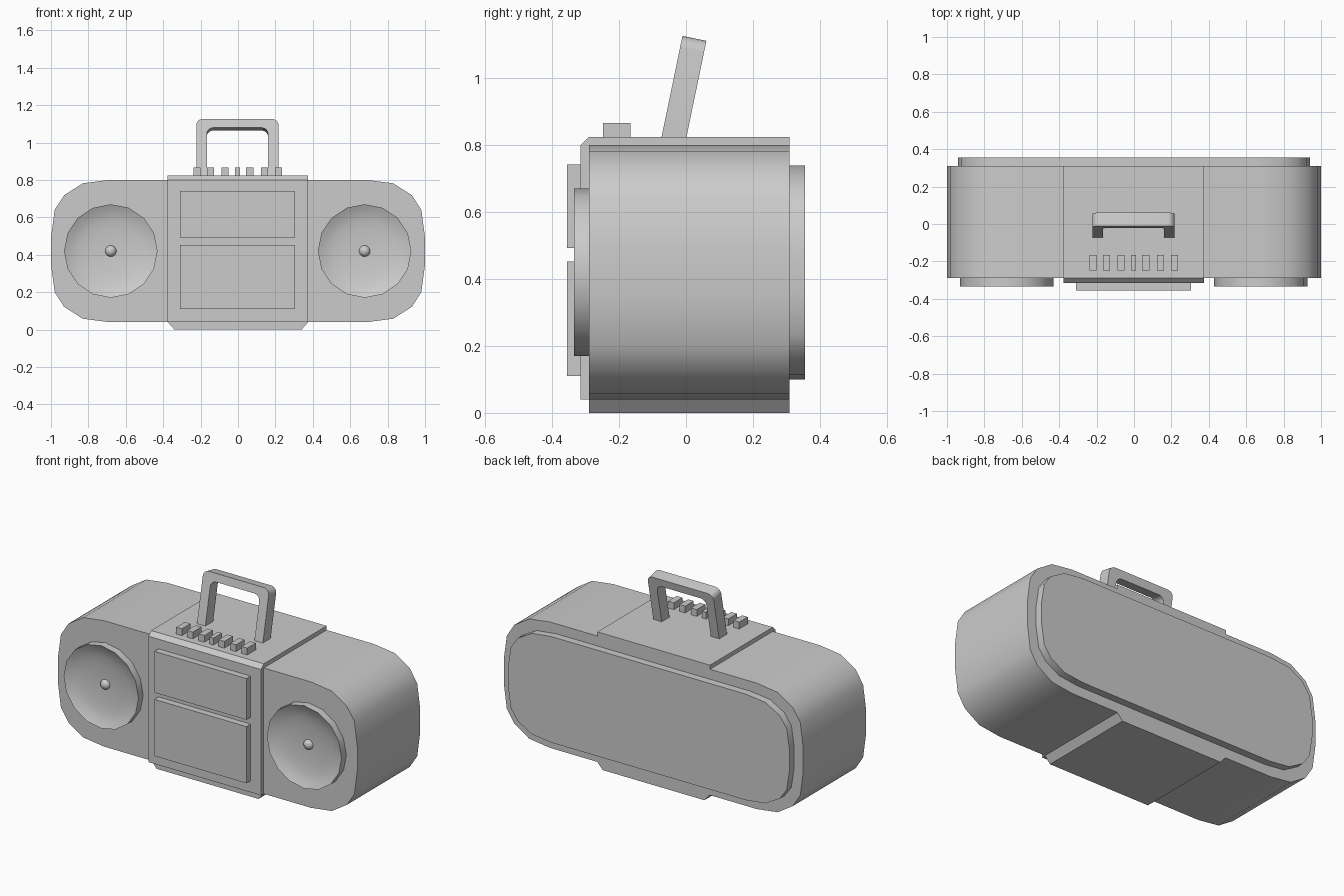
import bpy, bmesh, math
from mathutils import Matrix, Vector

if "Cube" in bpy.data.objects:
    bpy.data.objects.remove(bpy.data.objects["Cube"])


def finish(name, bm, smooth=None):
    bmesh.ops.recalc_face_normals(bm, faces=bm.faces)
    me = bpy.data.meshes.new(name)
    bm.to_mesh(me)
    bm.free()
    ob = bpy.data.objects.new(name, me)
    bpy.context.collection.objects.link(ob)
    if smooth:
        bpy.ops.object.select_all(action='DESELECT')
        ob.select_set(True)
        bpy.context.view_layer.objects.active = ob
        bpy.ops.object.shade_smooth_by_angle(angle=math.radians(smooth))
    return ob


def prism(name, points, offset, smooth=None):
    """Extrude a closed 3D outline along an offset."""
    bm = bmesh.new()
    face = bm.faces.new([bm.verts.new(p) for p in points])
    ext = bmesh.ops.extrude_face_region(bm, geom=[face])['geom']
    bmesh.ops.translate(bm, vec=Vector(offset),
                        verts=[v for v in ext if isinstance(v, bmesh.types.BMVert)])
    return finish(name, bm, smooth)


def box(name, x0, x1, y0, y1, z0, z1):
    return prism(name, [(x0, y0, z0), (x1, y0, z0), (x1, y0, z1), (x0, y0, z1)],
                 (0, y1 - y0, 0))


# Body: one quarter of the rounded outline, mirrored around z = 0.42
CZ = 0.42
quarter = [(1.0, 0.072), (0.98, 0.22), (0.93, 0.298), (0.83, 0.362), (0.69, 0.38)]
half = quarter + [(-x, z) for x, z in reversed(quarter)]
outline = half + [(-x, -z) for x, z in half]
prism("body", [(x, -0.29, CZ + z) for x, z in outline], (0, 0.6, 0), 40)

# Back panel: the same outline scaled down
prism("back_panel", [(x * 0.94, 0.31, CZ + z * 0.842) for x, z in outline],
      (0, 0.045, 0), 40)

# Centre block with chamfered top front edge, and the foot below it
prism("centre_block", [(-0.377, y, z) for y, z in
      [(-0.315, 0.04), (-0.315, 0.80), (-0.29, 0.825), (0.31, 0.825), (0.31, 0.04)]],
      (0.752, 0, 0))
prism("foot", [(x, -0.29, z) for x, z in
      [(-0.375, 0.04), (-0.34, 0), (0.34, 0), (0.375, 0.04)]], (0, 0.6, 0))

# Front panels
box("tuner_panel", -0.31, 0.305, -0.355, -0.31, 0.493, 0.742)
box("cassette_door", -0.31, 0.305, -0.355, -0.31, 0.11, 0.452)

# Speakers: lathed rim, shallow dish and centre dome (radius, y)
profile = [(0.25, -0.285), (0.25, -0.335), (0.215, -0.317), (0.17, -0.305),
           (0.11, -0.297), (0.03, -0.294), (0.026, -0.305), (0.016, -0.314), (0, -0.318)]
for side, cx in (("left", -0.68), ("right", 0.677)):
    bm = bmesh.new()
    vs = [bm.verts.new((r, y, 0)) for r, y in profile]
    edges = [bm.edges.new(pair) for pair in zip(vs, vs[1:])]
    bmesh.ops.spin(bm, geom=vs + edges, cent=(0, 0, 0), axis=(0, 1, 0),
                   angle=2 * math.pi, steps=16)
    bmesh.ops.remove_doubles(bm, verts=bm.verts, dist=0.0005)
    bmesh.ops.holes_fill(bm, edges=bm.edges, sides=16)
    bmesh.ops.translate(bm, vec=(cx, 0, CZ), verts=bm.verts)
    finish("speaker_" + side, bm, 40)

# Row of buttons
for i, x in enumerate((-0.22, -0.147, -0.07, -0.003, 0.063, 0.141, 0.216)):
    w = 0.013 if i == 3 else 0.019
    box(f"button_{i + 1}", x - w, x + w, -0.248, -0.166, 0.82, 0.866)


# Carrying handle: arch with rounded corners, tilted backwards
def arch(w, h, r):
    right = [(w - r + r * math.cos(a), h - r + r * math.sin(a))
             for a in (i * math.pi / 8 for i in range(5))]
    right = [(w, -0.01)] + right
    return right + [(-x, z) for x, z in reversed(right)]


outer = arch(0.22, 0.308, 0.035)
inner = arch(0.164, 0.26, 0.035)
bm = bmesh.new()
rings = [[bm.verts.new((x, y, z)) for x, z in pts]
         for pts, y in ((outer, 0), (inner, 0), (inner, 0.073), (outer, 0.073))]
for a, b in zip(rings, rings[1:] + rings[:1]):
    for i in range(len(a) - 1):
        bm.faces.new((a[i], a[i + 1], b[i + 1], b[i]))
for i in (0, -1):
    bm.faces.new([ring[i] for ring in rings])
bmesh.ops.transform(bm, verts=bm.verts,
                    matrix=Matrix.Translation((-0.003, -0.073, 0.825))
                    @ Matrix.Rotation(math.radians(-11.7), 4, 'X'))
finish("handle", bm, 40)
